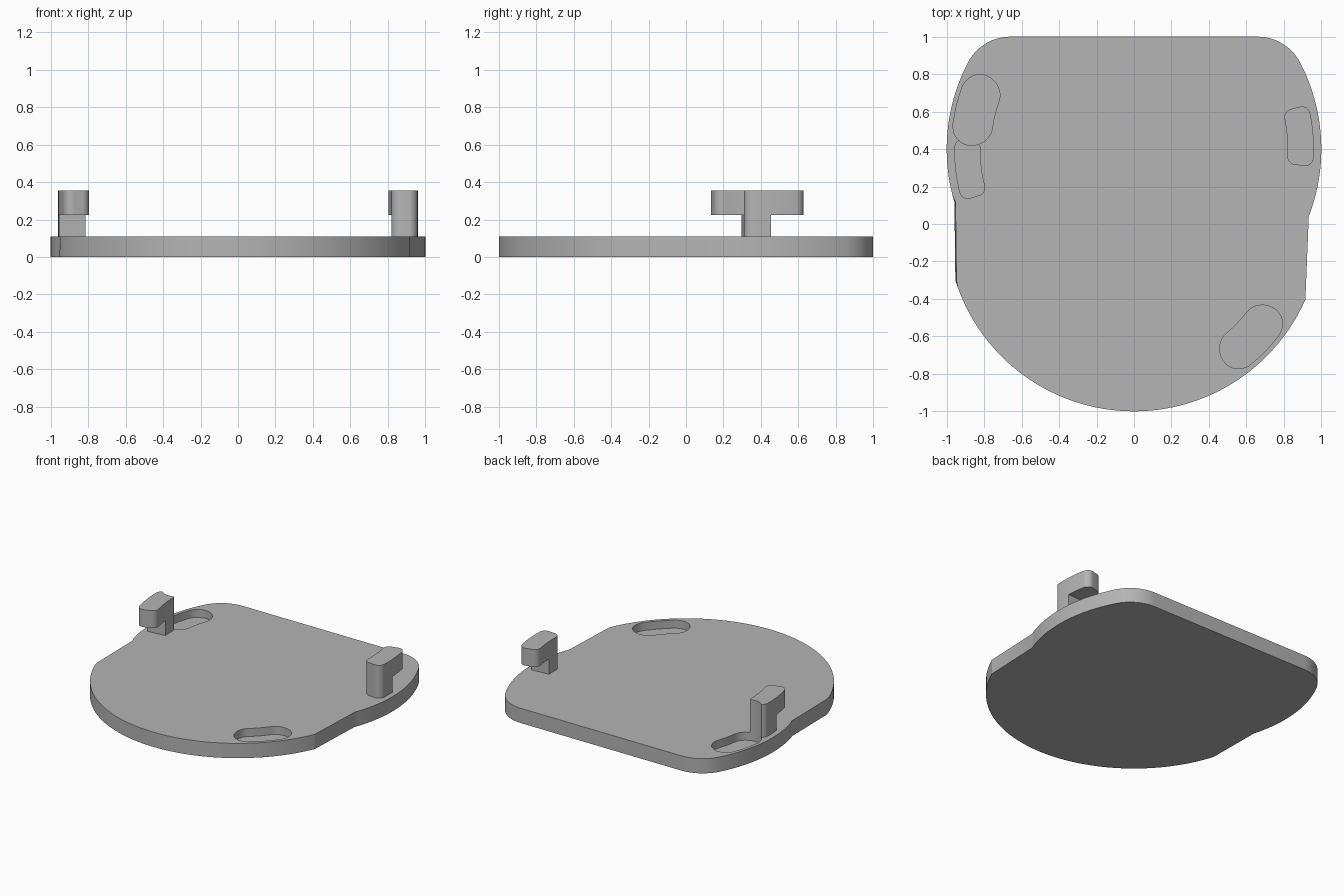
import bpy, bmesh
from math import sin, cos, radians, degrees

old = bpy.data.objects.get("Cube")
if old:
    bpy.data.objects.remove(old, do_unlink=True)

PLATE_TOP, HOOK_UNDER, HOOK_TOP, SLOT_FLOOR = 0.11, 0.225, 0.355, 0.05
HUB = (0, 0.4)        # centre of the wide rear arc
ORIGIN = (0, 0)       # centre of the front arc

grey = bpy.data.materials.new("plain grey")
grey.use_nodes = True
colour = (0.46, 0.46, 0.46, 1)
grey.diffuse_color = colour
grey.node_tree.nodes["Principled BSDF"].inputs["Base Color"].default_value = colour


def arc(centre, radius, a0, a1, steps):
    angles = [radians(a0 + (a1 - a0) * i / steps) for i in range(steps + 1)]
    return [(centre[0] + radius * cos(a), centre[1] + radius * sin(a)) for a in angles]


def prism(name, outline, z0, z1):
    """Extrude a counter-clockwise outline between two heights."""
    bm = bmesh.new()
    low = [bm.verts.new((x, y, z0)) for x, y in outline]
    high = [bm.verts.new((x, y, z1)) for x, y in outline]
    bm.faces.new(low[::-1])
    bm.faces.new(high)
    n = len(outline)
    for i in range(n):
        j = (i + 1) % n
        bm.faces.new((low[i], low[j], high[j], high[i]))
    mesh = bpy.data.meshes.new(name)
    bm.to_mesh(mesh)
    bm.free()
    mesh.materials.append(grey)
    obj = bpy.data.objects.new(name, mesh)
    bpy.context.collection.objects.link(obj)
    return obj


def bent_slot(centre, r, half, a0, a1, corner):
    """Rounded rectangle bent around a centre, from angle a0 to a1."""
    inset = degrees(corner / r)
    points = []
    for angle, radius, start in ((a1 - inset, r - half + corner, 90),
                                 (a0 + inset, r - half + corner, 180),
                                 (a0 + inset, r + half - corner, 270),
                                 (a1 - inset, r + half - corner, 0)):
        # local frame: x runs outward, y runs along the arc
        for dx, dy in arc(ORIGIN, corner, start, start + 90, 10):
            a = radians(angle + degrees(dy / r))
            points.append((centre[0] + (radius + dx) * cos(a),
                           centre[1] + (radius + dx) * sin(a)))
        if start in (90, 270):
            # fill the long curved side between the two ends
            first, last = (a1 - inset, a0 + inset) if start == 90 else (a0 + inset, a1 - inset)
            edge = r - half if start == 90 else r + half
            if start == 90:
                points += arc(centre, edge, first, last, 8)[1:-1]
            else:
                points += arc(centre, edge, first, last, 8)[1:-1]
    # drop repeated points
    return [p for i, p in enumerate(points)
            if abs(p[0] - points[i - 1][0]) + abs(p[1] - points[i - 1][1]) > 1e-5]


def cut(obj, *cutters):
    bpy.context.view_layer.objects.active = obj
    for cutter in cutters:
        mod = obj.modifiers.new("cut", 'BOOLEAN')
        mod.operation, mod.solver, mod.object = 'DIFFERENCE', 'EXACT', cutter
        bpy.ops.object.modifier_apply(modifier=mod.name)


# Plate outline: front arc, right flank, two rear corners, left flank
front = arc(ORIGIN, 1, 197.5, 336.2, 64)
right = arc(HUB, 1, -21.1, 27.56, 24)
corner_r = arc((0.66, 0.7445), 0.2555, 27.56, 90, 14)
corner_l = [(-x, y) for x, y in corner_r[::-1]]
left = arc(HUB, 1, 152.44, 196.5, 22)
outline = front + right + corner_r[1:] + corner_l + left[1:]
plate = prism("base_plate", outline, 0, PLATE_TOP)

# Left-hand flat leans slightly inward at the top
n = len(outline)
for i in (n, 2 * n - 1):
    plate.data.vertices[i].co.x += 0.006

# Slot cutters
slot_rear = prism("rear_slot_cutter", bent_slot(HUB, 0.87, 0.105, 153.6, 178.7, 0.1045), SLOT_FLOOR, 0.5)
slot_front = prism("front_slot_cutter", bent_slot(ORIGIN, 0.87, 0.105, -56.8, -31.1, 0.1045), SLOT_FLOOR, 0.5)
cut(plate, slot_rear, slot_front)

# Hooked clips: a full bent block with the space under the overhang removed
hook_left = prism("left_hook", bent_slot(HUB, 0.89, 0.07, -5.6, 14.3, 0.045), PLATE_TOP, HOOK_TOP)
hook_right = prism("right_hook", bent_slot(HUB, 0.89, 0.07, 176.8, 196.8, 0.045), PLATE_TOP, HOOK_TOP)
under_left = prism("left_gap_cutter", bent_slot(HUB, 0.89, 0.12, 3.2, 25, 0.002), 0.05, HOOK_UNDER)
under_right = prism("right_gap_cutter", bent_slot(HUB, 0.89, 0.12, 186.1, 205, 0.002), 0.05, HOOK_UNDER)
cut(hook_left, under_left)
cut(hook_right, under_right, slot_rear)

for cutter in (slot_rear, slot_front, under_left, under_right):
    bpy.data.objects.remove(cutter, do_unlink=True)

# Smooth curved walls, crisp rims
for obj in (plate, hook_left, hook_right):
    bpy.ops.object.select_all(action='DESELECT')
    obj.select_set(True)
    bpy.context.view_layer.objects.active = obj
    bpy.ops.object.shade_smooth_by_angle(angle=radians(20))
